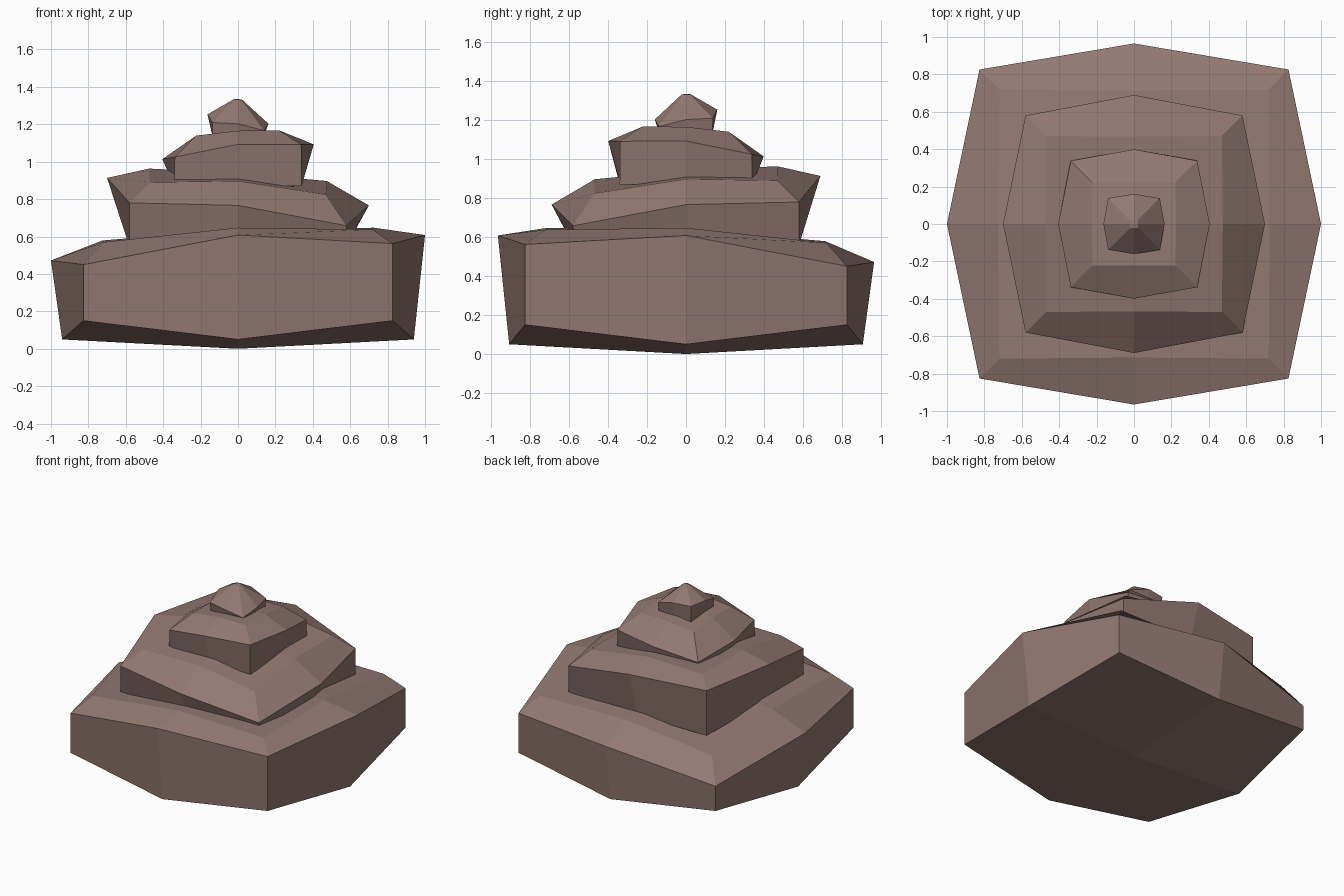
import bpy, bmesh

if "Cube" in bpy.data.objects:
    bpy.data.objects.remove(bpy.data.objects["Cube"])

mat = bpy.data.materials.new("brown")
mat.diffuse_color = (0.29, 0.19, 0.165, 1)
mat.use_nodes = True
mat.node_tree.nodes["Principled BSDF"].inputs["Base Color"].default_value = mat.diffuse_color

# ring directions, counter-clockwise from +x: (x, y, is_corner)
DIRS = [(1, 0), (1, 1), (0, 1), (-1, 1), (-1, 0), (-1, -1), (0, -1), (1, -1)]


def ring(bm, axis_r, corner_r, axis_z, corner_z, tilt):
    """Eight-point ring; tilt raises the front-right (+) or back-left (-) side."""
    verts = []
    for x, y in DIRS:
        corner = x and y
        r, z = (corner_r, corner_z) if corner else (axis_r, axis_z)
        verts.append(bm.verts.new((x * r, y * r * (1 if corner else 0.965 if axis_r > 0.9 else 0.985),
                                   z + tilt * (x - y) * r)))
    return verts


def tier(name, rings, low, high):
    """Faceted tilted block: stacked rings closed by a centre point at each end."""
    bm = bmesh.new()
    loops = [ring(bm, *r) for r in rings]
    bottom, top = bm.verts.new((0, 0, low)), bm.verts.new((0, 0, high))
    for i in range(8):
        j = (i + 1) % 8
        for a, b in zip(loops, loops[1:]):
            bm.faces.new((a[i], a[j], b[j], b[i]))
    # caps are four quads, each around one corner
    for i in range(0, 8, 2):
        c, n = i + 1, (i + 2) % 8
        bm.faces.new((bottom, loops[0][n], loops[0][c], loops[0][i]))
        bm.faces.new((top, loops[-1][i], loops[-1][c], loops[-1][n]))
    bmesh.ops.recalc_face_normals(bm, faces=bm.faces)
    me = bpy.data.meshes.new(name)
    bm.to_mesh(me)
    bm.free()
    me.materials.append(mat)
    bpy.context.collection.objects.link(bpy.data.objects.new(name, me))


# rings: axis radius, corner radius, axis z, corner z, tilt
tier("bottom_tier", [(0.94, 0.826, 0.05, 0.15, 0),
                     (1.00, 0.826, 0.54, 0.45, 0.068),
                     (0.725, 0.72, 0.613, 0.57, 0.047)], 0.0, 0.64)
tier("second_tier", [(0.585, 0.58, 0.56, 0.56, 0),
                     (0.70, 0.58, 0.84, 0.78, -0.105),
                     (0.475, 0.47, 0.93, 0.89, -0.07)], 0.55, 0.94)
tier("third_tier", [(0.34, 0.34, 0.87, 0.87, 0),
                    (0.405, 0.338, 1.053, 1.025, 0.098),
                    (0.225, 0.222, 1.152, 1.14, 0.06)], 0.86, 1.165)
tier("tip", [(0.135, 0.135, 1.13, 1.13, 0),
             (0.163, 0.138, 1.228, 1.21, -0.155),
             (0.022, 0.02, 1.333, 1.33, -0.05)], 1.12, 1.335)
